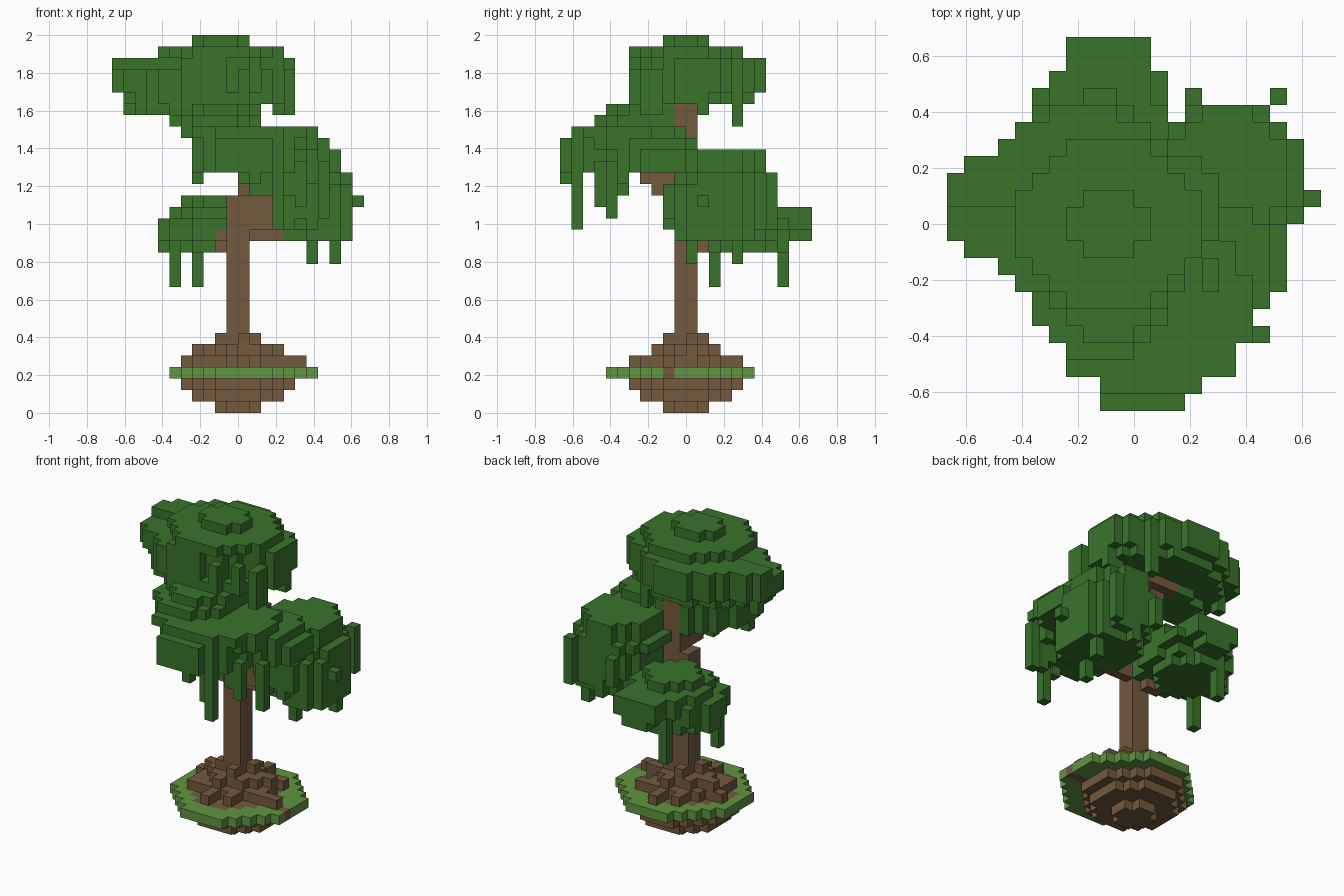
import bpy
import random
from mathutils import Vector

random.seed(4)
cube = bpy.data.objects.get("Cube")
if cube:
    bpy.data.objects.remove(cube)

UNIT = 2 / 33          # edge of one block
STEPS = [Vector(s) for s in
         ((1, 0, 0), (-1, 0, 0), (0, 1, 0), (0, -1, 0), (0, 0, 1), (0, 0, -1))]


def material(name, color):
    mat = bpy.data.materials.new(name)
    mat.use_nodes = True
    mat.diffuse_color = (*color, 1)
    mat.node_tree.nodes["Principled BSDF"].inputs["Base Color"].default_value = (*color, 1)
    return mat


LEAF = material("leaf green", (0.041, 0.175, 0.024))
GRASS = material("grass green", (0.118, 0.3, 0.054))
BARK = material("bark brown", (0.175, 0.1, 0.048))

parts = []             # name, material, cells
taken = set()          # every filled block


def box(x0, x1, y0, y1, z0, z1):
    return {(x, y, z) for x in range(x0, x1) for y in range(y0, y1) for z in range(z0, z1)}


def rounded(bounds, power):
    """Slab of blocks filling the bounds; lower power is more diamond-shaped."""
    x0, x1, y0, y1 = bounds[:4]
    cx, cy, rx, ry = (x0 + x1) / 2, (y0 + y1) / 2, (x1 - x0) / 2, (y1 - y0) / 2
    return {(x, y, z) for x, y, z in box(*bounds)
            if abs((x + 0.5 - cx) / rx) ** power + abs((y + 0.5 - cy) / ry) ** power <= 1.06}


def disc(*bounds):
    return rounded(bounds, 2)


def diamond(*bounds):
    return rounded(bounds, 1.6)


def gather(shape, rows):
    cells = set()
    for row in rows:
        cells |= shape(*row)
    return cells


def fringe(cells, chance, min_x):
    """Hang short leaf strands from the rim of a canopy."""
    extra = set()
    for x, y, z in sorted(cells):
        rim = any((x + dx, y + dy, z) not in cells
                  for dx, dy in ((1, 0), (-1, 0), (0, 1), (0, -1)))
        if rim and x >= min_x and (x, y, z - 1) not in cells and random.random() < chance:
            extra |= box(x, x + 1, y, y + 1, z - random.choice((1, 1, 2)), z)
    return cells | extra


def add_part(name, mat, cells):
    cells = cells - taken
    taken.update(cells)
    parts.append((name, mat, cells))


# Floating island
add_part("soil", BARK, gather(diamond, [
    (-2, 2, -2, 2, 0, 1), (-4, 4, -4, 4, 1, 2), (-5, 5, -5, 5, 2, 3),
    (-5, 5, -5, 4, 3, 4)]) | box(3, 7, -2, -1, 3, 4))
add_part("grass", GRASS, diamond(-6, 7, -7, 6, 3, 4))

# Trunk, bending sideways halfway up
add_part("trunk", BARK, gather(box, [
    (-1, 1, -1, 1, 4, 19), (1, 3, -1, 1, 16, 19), (0, 2, -1, 1, 19, 27)]))
add_part("branches", BARK, gather(box, [
    (1, 4, 0, 1, 15, 17), (-2, 0, 1, 2, 14, 16), (-2, -1, 0, 2, 15, 16),
    (0, 3, -3, -1, 19, 21), (1, 3, -4, -3, 20, 21),
    (-3, 0, 0, 1, 25, 27), (-4, 0, 1, 2, 26, 27)]))

# Root flare
add_part("roots", BARK, diamond(-4, 4, -3, 3, 4, 5) | diamond(-3, 3, -2, 2, 5, 6)
         | gather(box, [
             (-5, -2, 0, 1, 4, 5), (-4, -2, 0, 1, 5, 6), (-4, -2, -3, -1, 4, 5),
             (3, 6, -2, -1, 4, 5), (2, 4, 0, 1, 5, 6), (2, 4, 2, 3, 4, 5),
             (-1, 0, -5, -3, 4, 5), (-1, 0, -3, -2, 5, 6), (1, 2, -4, -2, 4, 5),
             (0, 1, 3, 5, 4, 5), (0, 1, 2, 3, 5, 6), (-2, -1, 2, 4, 4, 5),
             (-2, -1, -1, 0, 6, 7), (0, 1, -2, -1, 6, 7),
             (1, 2, 0, 1, 6, 7), (-1, 0, 1, 2, 6, 7)]))

# Top canopy, its left lobe lower towards the front
top = rounded((-11, 5, -5, 7, 28, 31), 1.4) - box(-11, -5, -5, 1, 30, 31)
top |= gather(diamond, [
    (-4, 1, -2, 2, 32, 33), (-7, 4, -5, 5, 31, 32),
    (-10, 5, -5, 6, 27, 28), (-9, 2, -4, 2, 26, 27)])
add_part("top_canopy", LEAF, top | gather(box, [
    (4, 5, -4, -2, 26, 30), (1, 2, 4, 5, 25, 28), (3, 5, 1, 2, 26, 28),
    (-8, -7, 4, 5, 28, 30), (-6, -5, -4, -3, 26, 29), (-10, -9, 1, 2, 26, 28),
    (0, 1, -5, -4, 26, 30), (2, 3, -4, -3, 27, 30)]))

# Front canopy, joined to the top one and stepping outward below it
front = gather(disc, [
    (-5, 2, -7, 0, 26, 27), (-6, 2, -8, -1, 25, 26), (-5, 7, -10, 0, 24, 25),
    (3, 8, -6, 1, 22, 24), (2, 9, -5, 1, 21, 23)])
front |= diamond(-4, 6, -11, 1, 21, 24)
front |= gather(box, [(-6, -4, -6, -4, 25, 26), (-3, 2, -4, -1, 25, 28)])
front = fringe(front, 0.45, 1) - box(1, 12, -5, 2, 17, 21)
add_part("front_canopy", LEAF, front | gather(box, [
    (-4, -3, -6, -5, 20, 22), (3, 4, -10, -9, 16, 22), (5, 6, -8, -7, 18, 22),
    (7, 8, -7, -6, 17, 22), (-2, 2, -11, -10, 21, 24), (4, 5, -8, -7, 19, 22),
    (0, 4, -6, -5, 20, 21), (1, 4, -6, -5, 19, 20)]))

# Side canopy
side = gather(disc, [
    (2, 9, -1, 7, 21, 23), (1, 10, -1, 7, 20, 21), (2, 10, -2, 7, 17, 20),
    (3, 10, -1, 7, 16, 17), (3, 10, 0, 6, 15, 16)])
add_part("side_canopy", LEAF, fringe(side, 0.4, 4) - box(3, 12, -3, 9, 9, 15)
         | gather(box, [
             (10, 11, 1, 2, 18, 19), (6, 7, 0, 1, 13, 17), (8, 9, 4, 5, 13, 16),
             (8, 9, 7, 8, 16, 21), (3, 4, 7, 8, 17, 20), (8, 9, -1, 0, 15, 20)]))

# Back canopy with two long vines
add_part("back_canopy", LEAF, gather(diamond, [
    (-5, 1, 2, 8, 18, 19), (-6, 2, 1, 10, 17, 18), (-7, 2, 0, 9, 15, 17),
    (-6, 1, 2, 9, 14, 15)])
    | gather(box, [
        (-6, -5, 2, 3, 11, 16), (-4, -3, 8, 9, 11, 15), (-4, 1, 9, 11, 16, 18),
        (-3, 0, 9, 11, 15, 16), (-5, 2, 6, 9, 16, 17), (-7, -6, 4, 6, 14, 15)]))

# Turn each block set into a mesh of its exposed faces
for name, mat, cells in parts:
    index, faces = {}, []
    for cell in sorted(cells):
        centre = Vector(cell) + Vector((0.5, 0.5, 0.5))
        for step in STEPS:
            if tuple(int(v) for v in Vector(cell) + step) in taken:
                continue
            side_a = Vector((step.y, step.z, step.x))
            side_b = step.cross(side_a)
            face = []
            for a, b in ((1, 1), (-1, 1), (-1, -1), (1, -1)):
                corner = centre + (step + side_a * a + side_b * b) / 2
                key = tuple(round(v) for v in corner)
                face.append(index.setdefault(key, len(index)))
            faces.append(face)
    mesh = bpy.data.meshes.new(name)
    mesh.from_pydata([Vector(k) * UNIT for k in index], [], faces)
    mesh.materials.append(mat)
    bpy.context.scene.collection.objects.link(bpy.data.objects.new(name, mesh))
